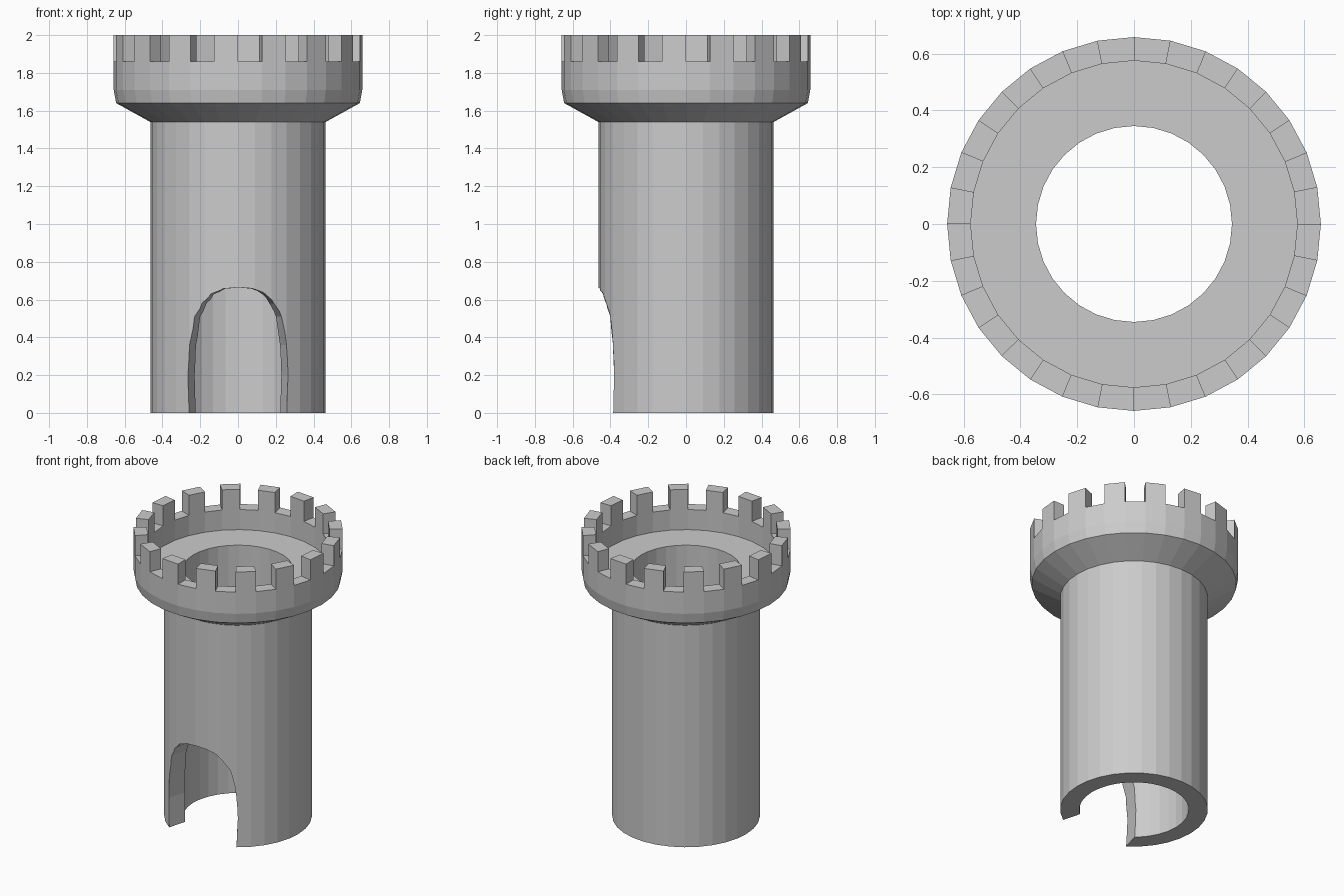
import bpy, bmesh
from math import cos, sin, pi

if "Cube" in bpy.data.objects:
    bpy.data.objects.remove(bpy.data.objects["Cube"])

SIDES = 32


def to_object(name, bm):
    bmesh.ops.recalc_face_normals(bm, faces=bm.faces)
    mesh = bpy.data.meshes.new(name)
    bm.to_mesh(mesh)
    bm.free()
    obj = bpy.data.objects.new(name, mesh)
    bpy.context.collection.objects.link(obj)
    return obj


def bridge(bm, loop_a, loop_b):
    n = len(loop_a)
    return [bm.faces.new((loop_a[i], loop_a[(i + 1) % n], loop_b[(i + 1) % n], loop_b[i]))
            for i in range(n)]


# Hollow tower: closed (radius, height) profile, outside upwards then inside downwards
profile = [(0.464, 0), (0.464, 1.54), (0.645, 1.64), (0.658, 1.71), (0.658, 1.86),
           (0.575, 1.86), (0.575, 1.72), (0.345, 1.72), (0.345, 0)]
bm = bmesh.new()
rings = [[bm.verts.new((r * cos(2 * pi * k / SIDES), r * sin(2 * pi * k / SIDES), z))
          for k in range(SIDES)] for r, z in profile]
bands = [bridge(bm, rings[i], rings[(i + 1) % len(rings)]) for i in range(len(rings))]

# Battlements: raise every other segment of the parapet
raised = bmesh.ops.extrude_discrete_faces(bm, faces=bands[4][1::2])["faces"]
for v in {v for f in raised for v in f.verts}:
    v.co.z = 2.0
tower = to_object("tower", bm)

# Doorway cutter: rounded arch that narrows towards the inside
half = [(0.252, -0.1), (0.257, 0), (0.265, 0.2), (0.255, 0.36), (0.225, 0.51),
        (0.182, 0.58), (0.135, 0.63), (0.075, 0.657), (0, 0.665)]
arch = half + [(-x, z) for x, z in reversed(half[:-1])]
bm = bmesh.new()
outer, inner = [[bm.verts.new((x * s, y, z)) for x, z in arch]
                for y, s in ((-0.6, 1.235), (-0.12, 0.722))]
bridge(bm, outer, inner)
bm.faces.new(outer)
bm.faces.new(inner)
cutter = to_object("doorway_cutter", bm)
cutter.hide_render = True
cutter.display_type = 'WIRE'

cut = tower.modifiers.new("doorway", 'BOOLEAN')
cut.operation = 'DIFFERENCE'
cut.solver = 'EXACT'
cut.object = cutter
